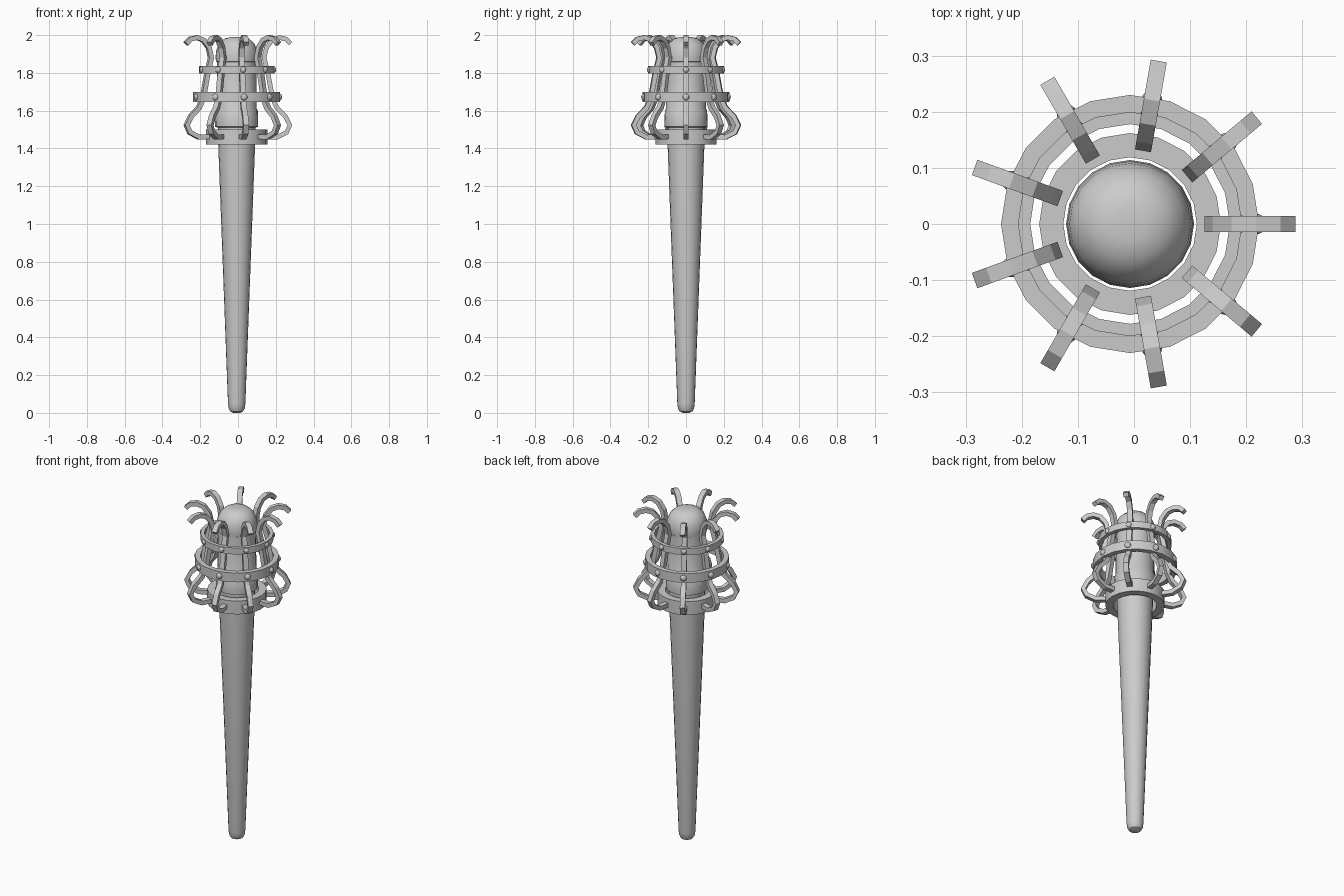
import bpy, bmesh, math
from mathutils import Vector, Matrix

if "Cube" in bpy.data.objects:
    bpy.data.objects.remove(bpy.data.objects["Cube"])

CX = -0.007  # the nine-fold prong layout sits slightly left of the bounds centre
grey = bpy.data.materials.new("plain grey metal")
grey.diffuse_color = (0.6, 0.6, 0.6, 1)
grey.use_nodes = True
grey.node_tree.nodes["Principled BSDF"].inputs["Base Color"].default_value = grey.diffuse_color


def finish(bm, name, smooth=True):
    bmesh.ops.recalc_face_normals(bm, faces=bm.faces[:])
    me = bpy.data.meshes.new(name)
    bm.to_mesh(me)
    bm.free()
    me.materials.append(grey)
    ob = bpy.data.objects.new(name, me)
    ob.location.x = CX
    bpy.context.collection.objects.link(ob)
    if smooth:
        bpy.ops.object.select_all(action='DESELECT')
        ob.select_set(True)
        bpy.context.view_layer.objects.active = ob
        bpy.ops.object.shade_smooth_by_angle(angle=math.radians(35))
    return ob


def lathe(name, profile, n, closed=False):
    """Spin an (r, z) profile; closed profiles make rings, open ones get caps."""
    bm = bmesh.new()
    loops = []
    for r, z in profile:
        loops.append([bm.verts.new((r * math.cos(2 * math.pi * i / n),
                                    r * math.sin(2 * math.pi * i / n), z))
                      for i in range(n)])
    pairs = list(zip(loops, loops[1:]))
    if closed:
        pairs.append((loops[-1], loops[0]))
    else:
        bm.faces.new(loops[0])
        bm.faces.new(loops[-1])
    for a, b in pairs:
        for i in range(n):
            j = (i + 1) % n
            bm.faces.new((a[i], a[j], b[j], b[i]))
    return finish(bm, name)


def band(name, r_in, r_out, z0, z1):
    return lathe(name, [(r_in, z0), (r_out, z0), (r_out, z1), (r_in, z1)], 20, True)


# Tapered handle with rounded foot
lathe("handle", [(0.018, 0.0), (0.034, 0.008), (0.043, 0.025), (0.046, 0.05),
                 (0.098, 1.43), (0.100, 1.53)], 20)

# Stepped inner core and rounded top
lathe("core", [(0.100, 1.51), (0.114, 1.515), (0.114, 1.535), (0.112, 1.60),
               (0.106, 1.61), (0.104, 1.86)], 20)
lathe("dome", [(0.100, 1.855), (0.110, 1.86), (0.112, 1.885), (0.108, 1.92),
               (0.094, 1.955), (0.064, 1.982), (0.03, 1.99)], 20)

# Hoops around the head
band("collar", 0.119, 0.162, 1.42, 1.50)
band("middle_hoop", 0.200, 0.230, 1.645, 1.70)
band("upper_hoop", 0.178, 0.200, 1.798, 1.837)

# Nine curled prongs: square bar swept along an (r, z) path
path = [(0.145, 1.462), (0.215, 1.460), (0.264, 1.485), (0.282, 1.523),
        (0.258, 1.570), (0.213, 1.615), (0.190, 1.665), (0.165, 1.80),
        (0.145, 1.88), (0.158, 1.935), (0.188, 1.974), (0.225, 1.987),
        (0.262, 1.979), (0.286, 1.955)]
pts = [Vector(p) for p in path]
HALF_W, HALF_T = 0.0145, 0.0125


def prong(name, angle):
    bm = bmesh.new()
    rings = []
    for i, p in enumerate(pts):
        t = (pts[min(i + 1, len(pts) - 1)] - pts[max(i - 1, 0)]).normalized()
        nrm = Vector((-t.y, t.x)) * HALF_T
        ring = []
        for side, s in ((-1, 1), (1, 1), (1, -1), (-1, -1)):
            q = p + nrm * s
            ring.append(bm.verts.new((q.x, side * HALF_W, q.y)))
        rings.append(ring)
    for a, b in zip(rings, rings[1:]):
        for i in range(4):
            j = (i + 1) % 4
            bm.faces.new((a[i], a[j], b[j], b[i]))
    bm.faces.new(rings[0])
    bm.faces.new(rings[-1])
    bm.transform(Matrix.Rotation(angle, 4, 'Z'))
    finish(bm, name, smooth=False)


# Rivets on both hoops, one per prong
def rivet(name, angle, r, z, size):
    bm = bmesh.new()
    bmesh.ops.create_uvsphere(bm, u_segments=10, v_segments=6, radius=size)
    bm.transform(Matrix.Rotation(angle, 4, 'Z') @ Matrix.Translation((r, 0, z))
                 @ Matrix.Diagonal((0.7, 1, 1, 1)))
    finish(bm, name)


for k in range(9):
    a = 2 * math.pi * k / 9
    prong(f"prong_{k + 1}", a)
    rivet(f"middle_rivet_{k + 1}", a, 0.228, 1.672, 0.018)
    rivet(f"upper_rivet_{k + 1}", a, 0.198, 1.817, 0.016)
